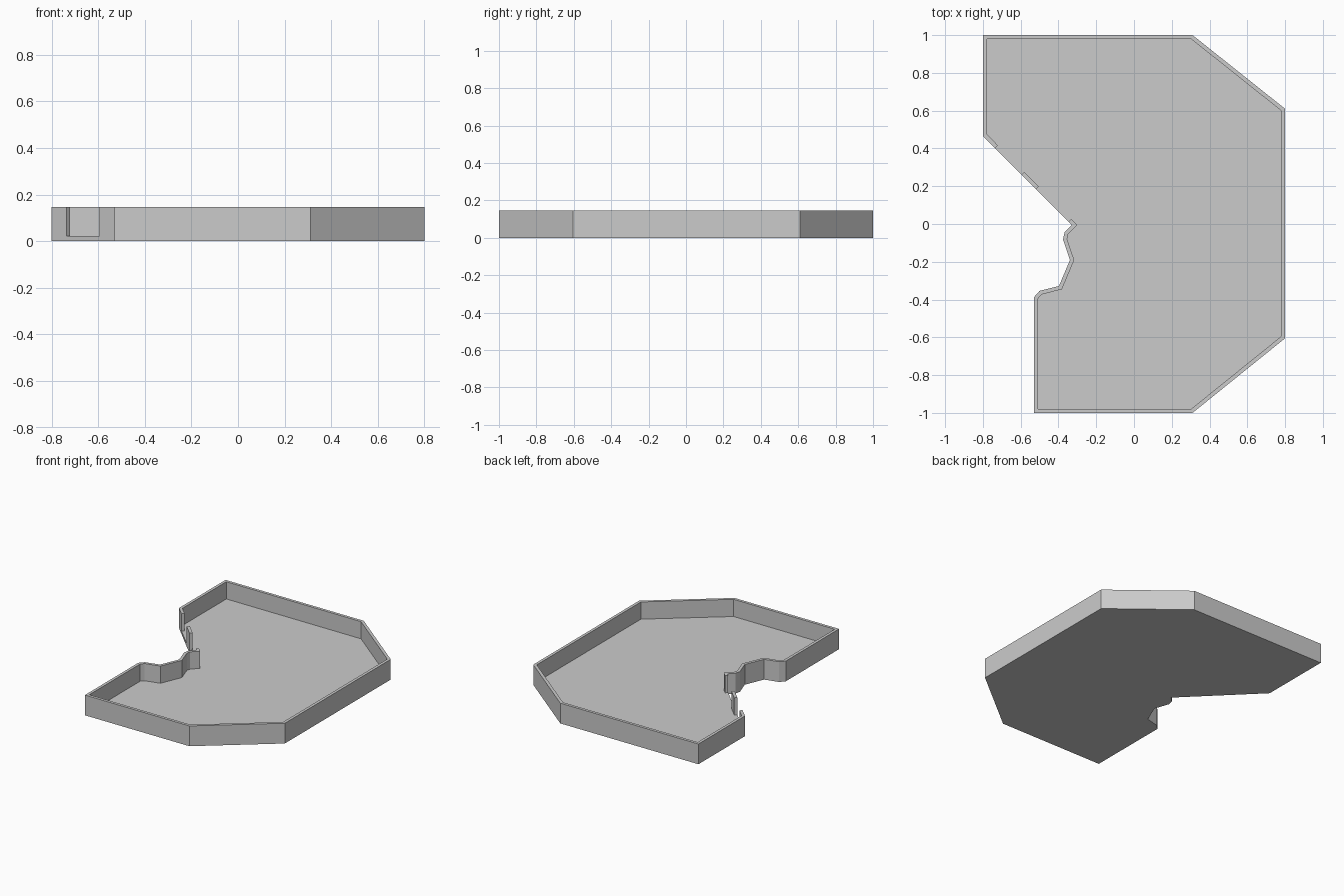
import bpy, bmesh
from mathutils import Vector

if "Cube" in bpy.data.objects:
    bpy.data.objects.remove(bpy.data.objects["Cube"])

HEIGHT, FLOOR, WALL = 0.147, 0.022, 0.021

# Outer footprint, counter-clockwise
outline = [Vector(p) for p in [
    (-0.80, 1.0), (-0.80, 0.466), (-0.33, -0.005), (-0.367, -0.042),
    (-0.376, -0.082), (-0.339, -0.19), (-0.397, -0.328), (-0.50, -0.354),
    (-0.53, -0.388), (-0.53, -1.0), (0.31, -1.0), (0.80, -0.605),
    (0.80, 0.61), (0.31, 1.0)]]


def prism(name, pts, z0, z1):
    bm = bmesh.new()
    face = bm.faces.new([bm.verts.new((p[0], p[1], z0)) for p in pts])
    ext = bmesh.ops.extrude_face_region(bm, geom=[face])
    verts = [g for g in ext["geom"] if isinstance(g, bmesh.types.BMVert)]
    bmesh.ops.translate(bm, vec=(0, 0, z1 - z0), verts=verts)
    bmesh.ops.recalc_face_normals(bm, faces=bm.faces)
    me = bpy.data.meshes.new(name)
    bm.to_mesh(me)
    bm.free()
    ob = bpy.data.objects.new(name, me)
    bpy.context.collection.objects.link(ob)
    return ob


def inset(pts, t):
    out = []
    for i, p in enumerate(pts):
        d0 = (p - pts[i - 1]).normalized()
        d1 = (pts[(i + 1) % len(pts)] - p).normalized()
        n0, n1 = Vector((-d0.y, d0.x)), Vector((-d1.y, d1.x))
        out.append(p + (n0 + n1) * t / (1 + n0.dot(n1)))
    return out


def cut(target, cutter):
    cutter.hide_render = True
    mod = target.modifiers.new("cut", 'BOOLEAN')
    mod.operation, mod.solver, mod.object = 'DIFFERENCE', 'EXACT', cutter
    bpy.context.view_layer.objects.active = target
    bpy.ops.object.modifier_apply(modifier=mod.name)
    bpy.data.objects.remove(cutter)


# Tray body, hollowed to leave floor and walls
tray = prism("walled_floor_tray", outline, 0, HEIGHT)
cut(tray, prism("recess_cutter", inset(outline, WALL), FLOOR, HEIGHT + 0.1))

# Two door openings in the diagonal wall
a, b = outline[1], outline[2]
along = (b - a).normalized()
across = Vector((-along.y, along.x))
for x0, x1 in [(-0.735, -0.595), (-0.519, -0.347)]:
    p, q = [a + (b - a) * ((x - a.x) / (b.x - a.x)) for x in (x0, x1)]
    lo, hi = -across * 0.01, across * (WALL + 0.008)
    cut(tray, prism("door_cutter", [p + lo, q + lo, q + hi, p + hi],
                    FLOOR, HEIGHT + 0.1))
